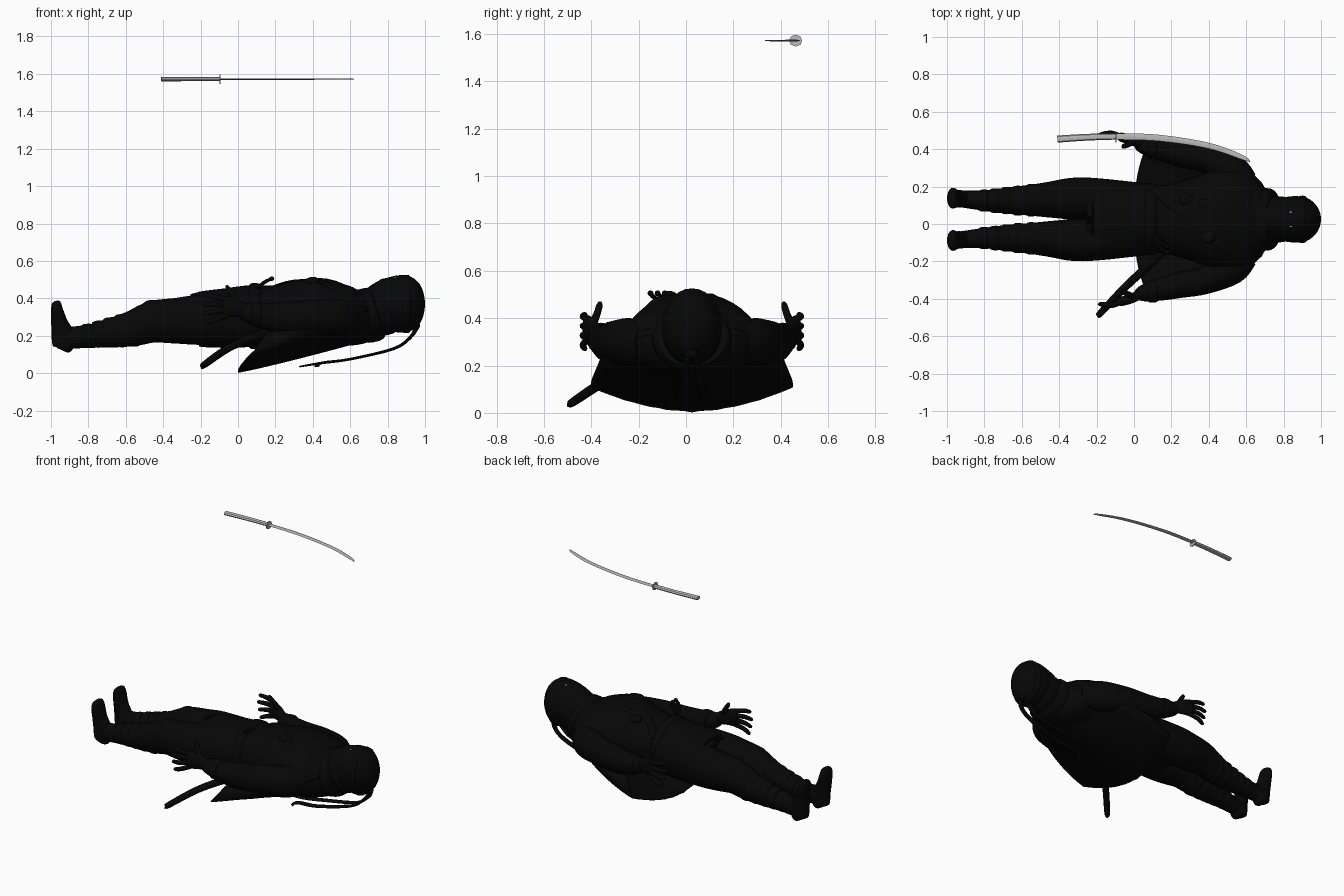
import bpy, bmesh, math
from mathutils import Vector

if "Cube" in bpy.data.objects:
    bpy.data.objects.remove(bpy.data.objects["Cube"])

MID = 0.025  # body's mirror line in y
X, Z = Vector((1, 0, 0)), Vector((0, 0, 1))


def material(name, value):
    mat = bpy.data.materials.new(name)
    mat.use_nodes = True
    colour = (value, value, value, 1)
    mat.diffuse_color = colour
    mat.node_tree.nodes["Principled BSDF"].inputs["Base Color"].default_value = colour
    return mat


CLOTH = material("black_cloth", 0.002)
STEEL = material("grey_steel", 0.5)
parts = []


def finish(name, bm, mat=CLOTH):
    bmesh.ops.recalc_face_normals(bm, faces=bm.faces)
    mesh = bpy.data.meshes.new(name)
    bm.to_mesh(mesh)
    bm.free()
    mesh.materials.append(mat)
    ob = bpy.data.objects.new(name, mesh)
    bpy.context.collection.objects.link(ob)
    parts.append(ob)
    return ob


def spline(stations, steps):
    """Smooth in-between stations, each (x, y, z, side radius, up radius)."""
    pts = [Vector(s) for s in stations]
    out = []
    for i in range(len(pts) - 1):
        a, b = pts[i], pts[i + 1]
        da = (b - pts[max(i - 1, 0)]) * 0.5
        db = (pts[min(i + 2, len(pts) - 1)] - a) * 0.5
        for k in range(steps):
            t = k / steps
            h = t * t * (3 - 2 * t)
            out.append(a * (1 - h) + b * h + da * (t * (1 - t) ** 2) - db * (t * t * (1 - t)))
    return out + [pts[-1]]


def loft(name, stations, up=Z, sides=20, steps=4, mat=CLOTH):
    rows = spline(stations, steps)
    bm = bmesh.new()
    rings = []
    for i, row in enumerate(rows):
        ahead, behind = rows[min(i + 1, len(rows) - 1)], rows[max(i - 1, 0)]
        tangent = Vector((ahead - behind)[:3]).normalized()
        side = tangent.cross(up).normalized()
        top = side.cross(tangent)
        ring = []
        for k in range(sides):
            a = math.tau * k / sides
            ring.append(bm.verts.new(Vector(row[:3]) + side * (math.cos(a) * row[3])
                                     + top * (math.sin(a) * row[4])))
        rings.append(ring)
    for r, s in zip(rings, rings[1:]):
        for k in range(sides):
            n = (k + 1) % sides
            bm.faces.new((r[k], r[n], s[n], s[k]))
    bm.faces.new(rings[0])
    bm.faces.new(rings[-1])
    return finish(name, bm, mat)


def ball(name, centre, size, mat=CLOTH):
    bm = bmesh.new()
    bmesh.ops.create_uvsphere(bm, u_segments=28, v_segments=18, radius=1)
    bmesh.ops.scale(bm, vec=size, verts=bm.verts)
    bmesh.ops.translate(bm, vec=centre, verts=bm.verts)
    return finish(name, bm, mat)


def band(name, x, y, z, ry, rz, width, tilt=0):
    """Rounded wrap around a limb running along x."""
    h = width / 2
    loft(name, [(x - h, y, z - tilt, ry * 0.9, rz * 0.9), (x - h * 0.6, y, z - tilt / 2, ry, rz),
                (x + h * 0.6, y, z + tilt / 2, ry, rz), (x + h, y, z + tilt, ry * 0.9, rz * 0.9)],
         sides=28, steps=2)


def sheet(name, rows, thickness):
    """Thin cloth from rows of points."""
    bm = bmesh.new()
    grid = [[bm.verts.new(p) for p in row] for row in rows]
    for a, b in zip(grid, grid[1:]):
        for i in range(len(a) - 1):
            bm.faces.new((a[i], a[i + 1], b[i + 1], b[i]))
    solid = finish(name, bm).modifiers.new("thickness", "SOLIDIFY")
    solid.thickness = thickness
    solid.offset = 0


# Torso with tunic skirt, belt, collar
loft("torso_tunic", [(-.21, MID, .288, .2, .135), (-.2, MID, .288, .212, .148),
                     (-.05, MID, .295, .205, .16), (.07, MID, .305, .18, .165),
                     (.2, MID, .305, .19, .165), (.42, MID, .325, .26, .185),
                     (.55, MID, .31, .29, .165), (.63, MID, .3, .25, .15),
                     (.73, MID, .31, .13, .13)], sides=36)
band("belt", .09, MID, .305, .19, .175, .07)
band("collar", .7, MID, .31, .165, .145, .1, .01)
band("neck_scarf", .77, MID, .34, .122, .138, .09, .012)

# Hooded head with forehead band, mask and eyes
loft("hooded_head", [(.74, MID, .345, .108, .125), (.8, MID, .362, .118, .142),
                     (.87, MID, .37, .124, .154), (.93, MID, .37, .112, .142),
                     (.97, MID, .37, .08, .108), (.99, MID, .37, .048, .066),
                     (.998, MID, .37, .02, .025), (1, MID, .37, .002, .002)], sides=32)
band("head_band", .9, MID, .37, .125, .154, .05)
ball("face_mask", (.79, MID, .42), (.07, .085, .088))
for s in (1, -1):
    ball("eye", (.84, MID + s * .037, .508), (.009, .006, .006), STEEL)

# Head band ribbons trailing behind
for s, end in ((1, .33), (-1, .42)):
    y = MID + s * .03
    loft("band_ribbon", [(.96, MID, .25, .014, .008), (.92, y, .19, .016, .009),
                         (.83, y, .13, .02, .008), (.6, y + s * .02, .075, .022, .007),
                         (.45, y + s * .01, .055, .022, .007), (end, y + s * .03, .035, .014, .004)],
         sides=8)
ball("ribbon_knot", (.945, MID, .255), (.028, .03, .028))

# Legs, wraps, knee pads and feet
for s, side in ((1, "left"), (-1, "right")):
    def at(off):
        return MID + s * off

    loft(side + "_leg", [(.08, at(.09), .29, .1, .14), (-.2, at(.108), .285, .112, .134),
                         (-.33, at(.11), .28, .112, .122), (-.45, at(.105), .275, .096, .112),
                         (-.56, at(.102), .24, .082, .096), (-.68, at(.1), .214, .07, .078),
                         (-.8, at(.1), .197, .054, .062), (-.93, at(.11), .187, .045, .058)])
    ball(side + "_knee_pad", (-.46, at(.105), .31), (.075, .075, .082))
    band(side + "_knee_strap", -.55, at(.102), .243, .086, .1, .05)
    for i in range(4):
        band(side + "_shin_wrap", -.62 - i * .06, at(.1), .227 - i * .009,
             .079 - i * .007, .088 - i * .008, .058, .004)
    loft(side + "_foot", [(-.94, at(.11), .122, .03, .03), (-.935, at(.11), .14, .045, .055),
                          (-.935, at(.11), .2, .047, .062), (-.955, at(.112), .27, .048, .045),
                          (-.968, at(.113), .34, .056, .032), (-.97, at(.113), .375, .045, .024),
                          (-.972, at(.113), .387, .02, .01)], up=X)

    # Arm, forearm guard, hand and fingers
    loft(side + "_arm", [(.62, at(.2), .3, .05, .07), (.53, at(.26), .3, .085, .1),
                         (.38, at(.325), .3, .075, .09), (.25, at(.35), .295, .07, .085),
                         (.14, at(.375), .305, .06, .07), (.05, at(.395), .325, .045, .052),
                         (.02, at(.405), .335, .03, .04)])
    band(side + "_cuff", .1, at(.385), .315, .06, .065, .05)
    loft(side + "_palm", [(.04, at(.4), .335, .025, .035), (-.02, at(.425), .35, .026, .05),
                          (-.07, at(.44), .355, .024, .058), (-.085, at(.443), .355, .014, .047)])
    for i in range(4):
        z, reach = .395 - i * .028, .1 - abs(i - 1.2) * .012
        loft(side + "_finger", [(-.06, at(.44), z, .014, .015),
                                (-.08 - reach / 2, at(.46), z + .012 - i * .012, .014, .014),
                                (-.085 - reach, at(.452), z + .02 - i * .02, .011, .011),
                                (-.09 - reach, at(.45), z + .02 - i * .02, .004, .004)], sides=10)
    loft(side + "_thumb", [(.0, at(.42), .37, .018, .02), (-.03, at(.4), .42, .015, .015),
                           (-.055, at(.39), .455, .013, .013), (-.06, at(.388), .47, .005, .005)],
         up=X, sides=10)


# Cape flaring from the shoulders to a pointed hem
def half_width(v):
    return .12 + .305 * math.sin(v * math.pi / 2) ** .6


def cape_point(u, v):
    x = .72 * (1 - v) + v * .08 * abs(u) ** 2.5
    fold = .006 * v * abs(math.sin(u * 14)) * (1 - abs(u))
    z = .006 + .18 * (1 - v) ** 1.1 + abs(u) ** 1.8 * (.105 + .05 * (1 - v)) + fold
    return (x, MID + u * half_width(v), z)


across, down = 24, 16
sheet("cape", [[cape_point(2 * i / across - 1, j / down) for i in range(across + 1)]
               for j in range(down + 1)], .008)
# Cape sides wrapping up over the arms
for s in (1, -1):
    sides = []
    for j in range(down + 1):
        v = j / down
        high = (.7 - .54 * v, MID + s * (half_width(v) - .05 * v), .36 - .14 * v)
        sides.append([cape_point(s, v), high])
    sheet("cape_side", sides, .006)

# Chest strap with pouches, small tool bundle, scabbard
loft("chest_strap", [(.52, -.16, .44, .025, .008), (.45, -.1, .487, .025, .008),
                     (.3, .03, .492, .025, .008), (.18, .12, .455, .025, .008),
                     (.1, .18, .4, .025, .008)], sides=8)
for x, y, z in ((.38, .1, .48), (.28, .13, .46), (.4, -.07, .49)):
    ball("chest_pouch", (x, y, z), (.04, .035, .025))
for i in range(3):
    y = -.15 + i * .03
    loft("belt_tool", [(.1, -.06, .45, .01, .01), (.14, y + .02, .485, .01, .01),
                       (.18, y, .505, .009, .009)], sides=8)
    ball("tool_knob", (.18, y, .505), (.014, .012, .012))
loft("scabbard", [(-.188, -.488, .037, .008, .008), (-.18, -.478, .045, .018, .018),
                  (-.05, -.34, .135, .021, .021), (.1, -.2, .2, .023, .023),
                  (.2, -.1, .24, .023, .023)], sides=12)

# Floating curved sword
SWORD = 1.572
loft("sword_handle", [(-.41, .454, SWORD, .019, .012), (-.25, .464, SWORD, .018, .011),
                      (-.1, .468, SWORD, .017, .011)], sides=8, mat=STEEL)
loft("sword_guard", [(-.1, .463, SWORD, .028, .025), (-.094, .463, SWORD, .028, .025)],
     sides=8, steps=1, mat=STEEL)
loft("sword_blade", [(-.1, .468, SWORD, .017, .004), (.1, .463, SWORD, .017, .004),
                     (.3, .438, SWORD, .016, .004), (.45, .405, SWORD, .015, .003),
                     (.58, .356, SWORD, .012, .003), (.62, .334, SWORD, .003, .002)],
     sides=4, steps=5, mat=STEEL)

# Smooth shading with sharp edges kept
bpy.ops.object.select_all(action="DESELECT")
for ob in parts:
    ob.select_set(True)
bpy.context.view_layer.objects.active = parts[0]
bpy.ops.object.shade_smooth_by_angle(angle=math.radians(40))
